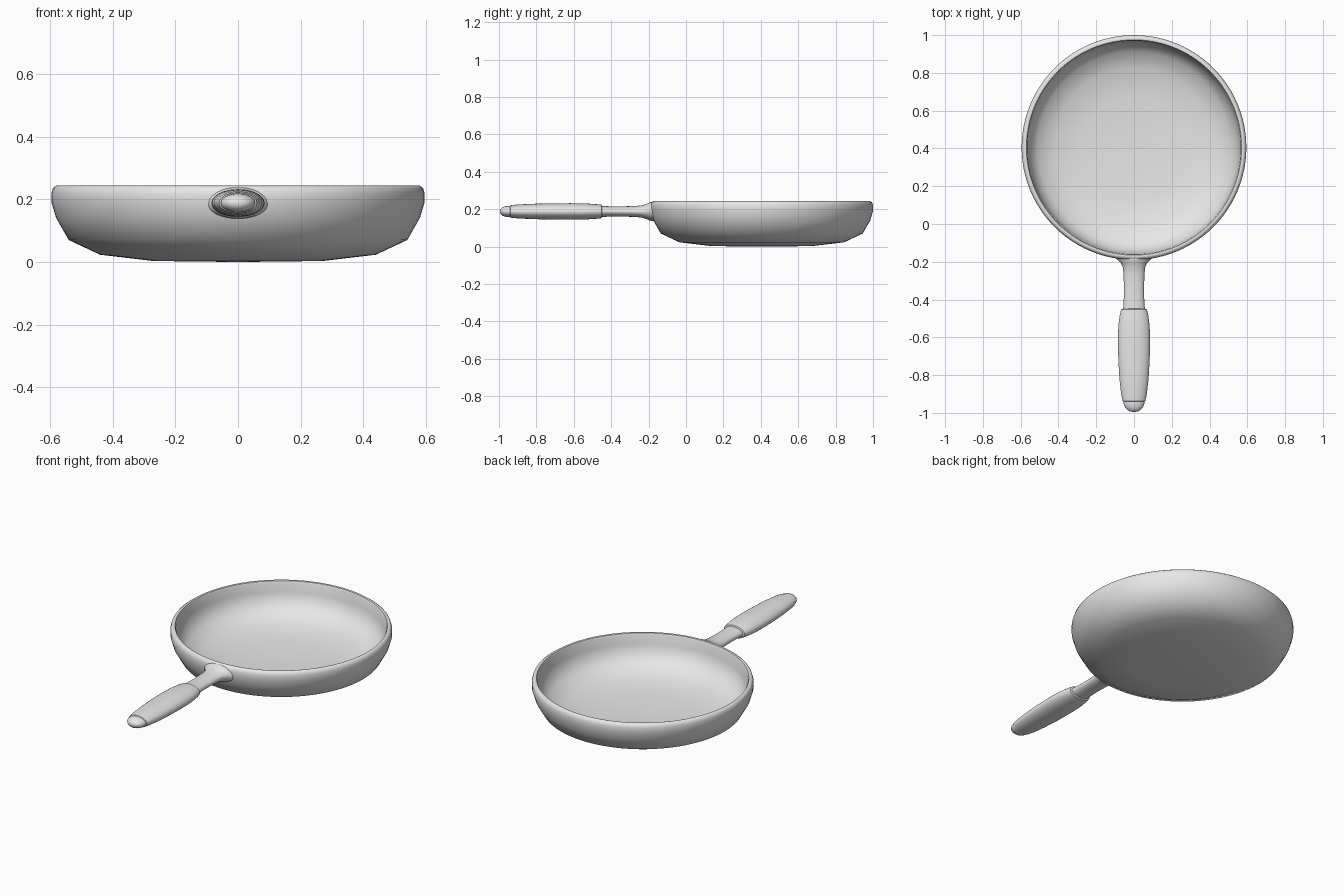
import bpy
import bmesh
from math import cos, sin, pi

cube = bpy.data.objects.get("Cube")
if cube:
    bpy.data.objects.remove(cube, do_unlink=True)

grey = bpy.data.materials.new("plain grey")
grey.use_nodes = True
grey.diffuse_color = (0.8, 0.8, 0.8, 1)
grey.node_tree.nodes["Principled BSDF"].inputs["Base Color"].default_value = (0.8, 0.8, 0.8, 1)


def loft(name, rings, angle):
    """Skin a stack of closed rings, capping both ends."""
    bm = bmesh.new()
    loops = [[bm.verts.new(p) for p in ring] for ring in rings]
    n = len(loops[0])
    for a, b in zip(loops, loops[1:]):
        for i in range(n):
            j = (i + 1) % n
            bm.faces.new((a[i], a[j], b[j], b[i]))
    bm.faces.new(loops[0])
    bm.faces.new(loops[-1])
    bmesh.ops.recalc_face_normals(bm, faces=bm.faces)
    mesh = bpy.data.meshes.new(name)
    bm.to_mesh(mesh)
    bm.free()
    obj = bpy.data.objects.new(name, mesh)
    bpy.context.collection.objects.link(obj)
    mesh.materials.append(grey)
    bpy.ops.object.select_all(action='DESELECT')
    obj.select_set(True)
    bpy.context.view_layer.objects.active = obj
    bpy.ops.object.shade_smooth_by_angle(angle=angle)


def circle(r, z, n=96):
    return [(r * cos(2 * pi * i / n), 0.405 + r * sin(2 * pi * i / n), z) for i in range(n)]


def oval(y, w, h, n=32):
    return [(w * cos(2 * pi * i / n), y, 0.188 + h * sin(2 * pi * i / n)) for i in range(n)]


# Pan bowl: outside from the base up, over the rim, then down the inside
bowl = [(0.02, 0), (0.27, 0.003), (0.44, 0.023), (0.54, 0.07), (0.58, 0.14),
        (0.595, 0.19), (0.595, 0.22), (0.59, 0.236), (0.58, 0.243), (0.57, 0.241),
        (0.565, 0.23), (0.56, 0.18), (0.547, 0.135), (0.51, 0.09), (0.42, 0.053),
        (0.27, 0.033), (0.02, 0.028)]
loft("pan_bowl", [circle(r, z) for r, z in bowl], 0.9)

# Neck flaring into the bowl: y, half width, half height
neck = [(-0.172, 0.1, 0.05), (-0.19, 0.088, 0.05), (-0.205, 0.07, 0.043),
        (-0.23, 0.059, 0.034), (-0.27, 0.055, 0.029), (-0.36, 0.053, 0.027),
        (-0.42, 0.055, 0.028), (-0.47, 0.06, 0.03)]
loft("handle_neck", [oval(*s) for s in neck], 0.9)

# Grip with a soft shoulder
grip = [(-0.448, 0.055, 0.028), (-0.452, 0.068, 0.036), (-0.48, 0.075, 0.039),
        (-0.54, 0.083, 0.043), (-0.62, 0.085, 0.044), (-0.72, 0.083, 0.043),
        (-0.82, 0.077, 0.041), (-0.9, 0.068, 0.037), (-0.938, 0.06, 0.033),
        (-0.942, 0.05, 0.028)]
loft("handle_grip", [oval(*s) for s in grip], 0.7)

# Rounded end cap
cap = [(-0.935, 0.055, 0.03), (-0.95, 0.055, 0.03), (-0.967, 0.049, 0.028),
       (-0.982, 0.037, 0.022), (-0.992, 0.022, 0.013), (-0.995, 0.006, 0.004)]
loft("handle_end_cap", [oval(*s) for s in cap], 0.9)
